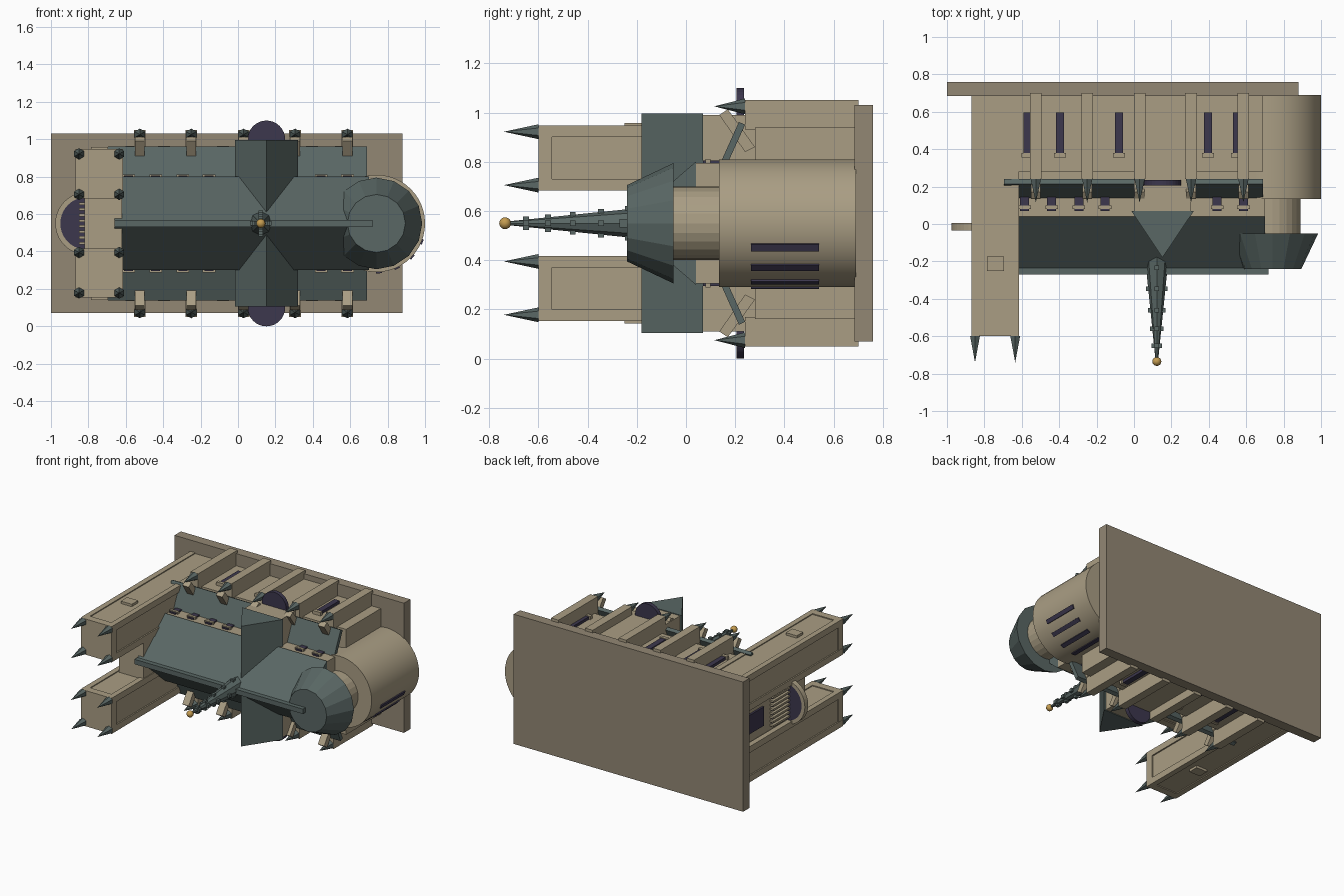
import bpy, bmesh, math
from mathutils import Matrix, Vector

if "Cube" in bpy.data.objects:
    bpy.data.objects.remove(bpy.data.objects["Cube"])

ZC = 0.55  # mirror plane of the building (it lies on its side, "up" is -y)


def mat(name, c):
    m = bpy.data.materials.new(name)
    m.diffuse_color = (*c, 1)
    m.use_nodes = True
    m.node_tree.nodes["Principled BSDF"].inputs["Base Color"].default_value = m.diffuse_color
    return m


STONE = mat("stone", (0.40, 0.34, 0.23))
BASE = mat("base_stone", (0.29, 0.245, 0.175))
ROOF = mat("slate", (0.10, 0.135, 0.128))
GLASS = mat("dark_glass", (0.045, 0.038, 0.075))
GOLD = mat("gold", (0.55, 0.33, 0.08))


def finish(name, bm, m, smooth=False):
    bmesh.ops.recalc_face_normals(bm, faces=bm.faces)
    me = bpy.data.meshes.new(name)
    bm.to_mesh(me)
    bm.free()
    me.materials.append(m)
    o = bpy.data.objects.new(name, me)
    bpy.context.collection.objects.link(o)
    if smooth:
        bpy.context.view_layer.objects.active = o
        o.select_set(True)
        bpy.ops.object.shade_smooth_by_angle(angle=math.radians(30))
        o.select_set(False)
    return o


def box(name, x0, x1, y0, y1, z0, z1, m):
    bm = bmesh.new()
    bmesh.ops.create_cube(bm, size=1)
    bmesh.ops.scale(bm, vec=(x1 - x0, y1 - y0, z1 - z0), verts=bm.verts)
    bmesh.ops.translate(bm, vec=((x0 + x1) / 2, (y0 + y1) / 2, (z0 + z1) / 2), verts=bm.verts)
    return finish(name, bm, m)


def sbox(name, s, x0, x1, y0, y1, d0, d1, m):
    """Box at distance d0..d1 from the mirror plane, on side s."""
    a, b = sorted((ZC + s * d0, ZC + s * d1))
    return box(name, x0, x1, y0, y1, a, b, m)


def prism(name, pts, x0, x1, m):
    """Extrude a (y, z) profile along x."""
    bm = bmesh.new()
    f = bm.faces.new([bm.verts.new((x0, y, z)) for y, z in pts])
    r = bmesh.ops.extrude_face_region(bm, geom=[f])
    bmesh.ops.translate(bm, vec=(x1 - x0, 0, 0),
                        verts=[v for v in r["geom"] if isinstance(v, bmesh.types.BMVert)])
    return finish(name, bm, m)


def cone(name, x, z, y0, y1, r0, r1, n, m, smooth=False):
    """Cone or cylinder pointing to -y, from y0 (radius r0) to y1 (radius r1)."""
    bm = bmesh.new()
    bmesh.ops.create_cone(bm, cap_ends=True, segments=n, radius1=r0, radius2=r1, depth=y0 - y1)
    bmesh.ops.transform(bm, matrix=Matrix.Translation((x, (y0 + y1) / 2, z)) @ Matrix.Rotation(math.pi / 2, 4, 'X'),
                        verts=bm.verts)
    return finish(name, bm, m, smooth)


# ground slab
box("ground_slab", -1, 0.88, 0.685, 0.76, 0.07, 1.03, BASE)

# nave, its roof and ridge
box("nave_walls", -0.62, 0.70, 0.04, 0.69, 0.305, 0.795, STONE)
prism("nave_roof", [(0.04, 0.30), (0.04, 0.80), (-0.25, ZC), ], -0.66, 0.70, ROOF)
box("ridge_beam", -0.66, 0.72, -0.27, -0.235, 0.532, 0.568, ROOF)

# transept with roof running along z
box("transept_walls", 0.0, 0.305, 0.07, 0.69, 0.11, 0.99, STONE)
bm = bmesh.new()
f = bm.faces.new([bm.verts.new(p) for p in ((-0.015, 0.07, 0.105), (0.32, 0.07, 0.105), (0.152, -0.18, 0.105))])
r = bmesh.ops.extrude_face_region(bm, geom=[f])
bmesh.ops.translate(bm, vec=(0, 0, 0.89), verts=[v for v in r["geom"] if isinstance(v, bmesh.types.BMVert)])
finish("transept_roof", bm, ROOF)

for s in (1, -1):
    # side aisles with tilted roofs
    sbox("aisle_wall", s, -0.69, 0.69, 0.28, 0.69, 0.2, 0.39, STONE)
    prism("aisle_roof", [(y, ZC + s * d) for y, d in ((0.14, 0.245), (0.215, 0.412), (0.24, 0.40), (0.165, 0.235))],
          -0.695, 0.69, ROOF)
    # aisle windows
    for x in (-0.57, -0.395, -0.08, 0.395, 0.55):
        sbox("aisle_window", s, x - 0.021, x + 0.021, 0.38, 0.595, 0.38, 0.41, GLASS)
        sbox("aisle_sill", s, x - 0.032, x + 0.032, 0.355, 0.38, 0.38, 0.415, STONE)
    # upper windows
    for x in (-0.585, -0.44, -0.295, -0.155, 0.445, 0.585):
        sbox("upper_window", s, x - 0.024, x + 0.024, 0.07, 0.20, 0.24, 0.255, GLASS)
        sbox("upper_sill", s, x - 0.034, x + 0.034, 0.08, 0.10, 0.24, 0.262, STONE)
    # buttresses with struts and pinnacles
    for x in (-0.525, -0.25, 0.03, 0.305, 0.585):
        sbox("buttress", s, x - 0.031, x + 0.031, 0.24, 0.70, 0.38, 0.5, STONE)
        prism("flying_strut", [(y, ZC + s * d) for y, d in
                               ((0.135, 0.44), (0.17, 0.463), (0.28, 0.31), (0.24, 0.29))],
              x - 0.026, x + 0.026, STONE)
        cone("buttress_pinnacle", x, ZC + s * 0.475, 0.24, 0.115, 0.032, 0.0, 6, ROOF)
    # transept rose windows
    cone("transept_rose", 0.152, ZC + s * 0.45, 0.235, 0.205, 0.10, 0.10, 32, GLASS)

    # west towers
    sbox("tower", s, -0.86, -0.625, -0.58, 0.69, 0.14, 0.39, STONE)
    sbox("tower_cap", s, -0.868, -0.615, -0.60, -0.545, 0.133, 0.397, STONE)
    for x in (-0.85, -0.635):
        for d in (0.155, 0.372):
            sbox("tower_corner", s, x - 0.02, x + 0.02, -0.59, 0.69, d - 0.022, d + 0.025, STONE)
            cone("tower_pinnacle", x, ZC + s * d, -0.60, -0.74, 0.03, 0.0, 6, ROOF)
    sbox("tower_block", s, -0.785, -0.695, -0.25, -0.175, 0.38, 0.408, STONE)

# west front between towers: wall, rose, gallery and door
box("west_wall", -0.82, -0.62, -0.22, 0.69, 0.40, 0.70, STONE)
cone("west_rose", -0.81, ZC, 0.0, -0.03, 0.145, 0.145, 32, GLASS)
bm = bmesh.new()
N = 40
for k in range(N):
    a = 2 * math.pi * k / N
    for rad, y in ((0.14, -0.035), (0.167, -0.035), (0.167, 0.005), (0.14, 0.005)):
        bm.verts.new((-0.81 + rad * math.cos(a), y, ZC + rad * math.sin(a)))
bm.verts.ensure_lookup_table()
for k in range(N):
    for j in range(4):
        q = (k * 4 + j, k * 4 + (j + 1) % 4, (k + 1) % N * 4 + (j + 1) % 4, (k + 1) % N * 4 + j)
        bm.faces.new([bm.verts[i] for i in q])
finish("west_rose_ring", bm, STONE)
for i in range(8):
    z = ZC + (i - 3.5) * 0.03
    box("gallery_post", -0.85, -0.81, -0.06, 0.19, z - 0.007, z + 0.007, STONE)
box("gallery_back", -0.828, -0.81, 0.02, 0.17, 0.43, 0.67, GLASS)
box("west_door", -0.835, -0.81, 0.28, 0.68, 0.48, 0.62, GLASS)

# apse with windows and roof
AX = 0.74
cone("apse", AX, ZC, 0.69, 0.135, 0.26, 0.26, 48, STONE, True)
cone("apse_upper_wall", AX, ZC, 0.14, -0.05, 0.15, 0.15, 24, STONE)
cone("apse_roof", AX, ZC, -0.05, -0.24, 0.245, 0.155, 16, ROOF)
for deg in (-22, -43, -65, -87):
    o = box("apse_window", -0.01, 0.01, 0.265, 0.54, -0.015, 0.015, GLASS)
    a = math.radians(deg)
    o.matrix_world = (Matrix.Translation((AX + 0.257 * math.cos(a), 0, ZC + 0.257 * math.sin(a)))
                      @ Matrix.Rotation(-a, 4, 'Y'))

# spire with crockets and gold ball
SX = 0.122
cone("spire", SX, ZC, -0.16, -0.72, 0.065, 0.008, 8, ROOF)
for y in (-0.235, -0.345, -0.46, -0.56, -0.65):
    rad = 0.065 - 0.057 * (-0.16 - y) / 0.56
    for dx, dz in ((1, 0), (-1, 0), (0, 1), (0, -1)):
        cx, cz = SX + dx * rad, ZC + dz * rad
        box("spire_crocket", cx - 0.012, cx + 0.012, y - 0.012, y + 0.012, cz - 0.012, cz + 0.012, ROOF)
bm = bmesh.new()
bmesh.ops.create_uvsphere(bm, u_segments=16, v_segments=10, radius=0.024,
                          matrix=Matrix.Translation((SX, -0.735, ZC)))
finish("spire_ball", bm, GOLD, True)
